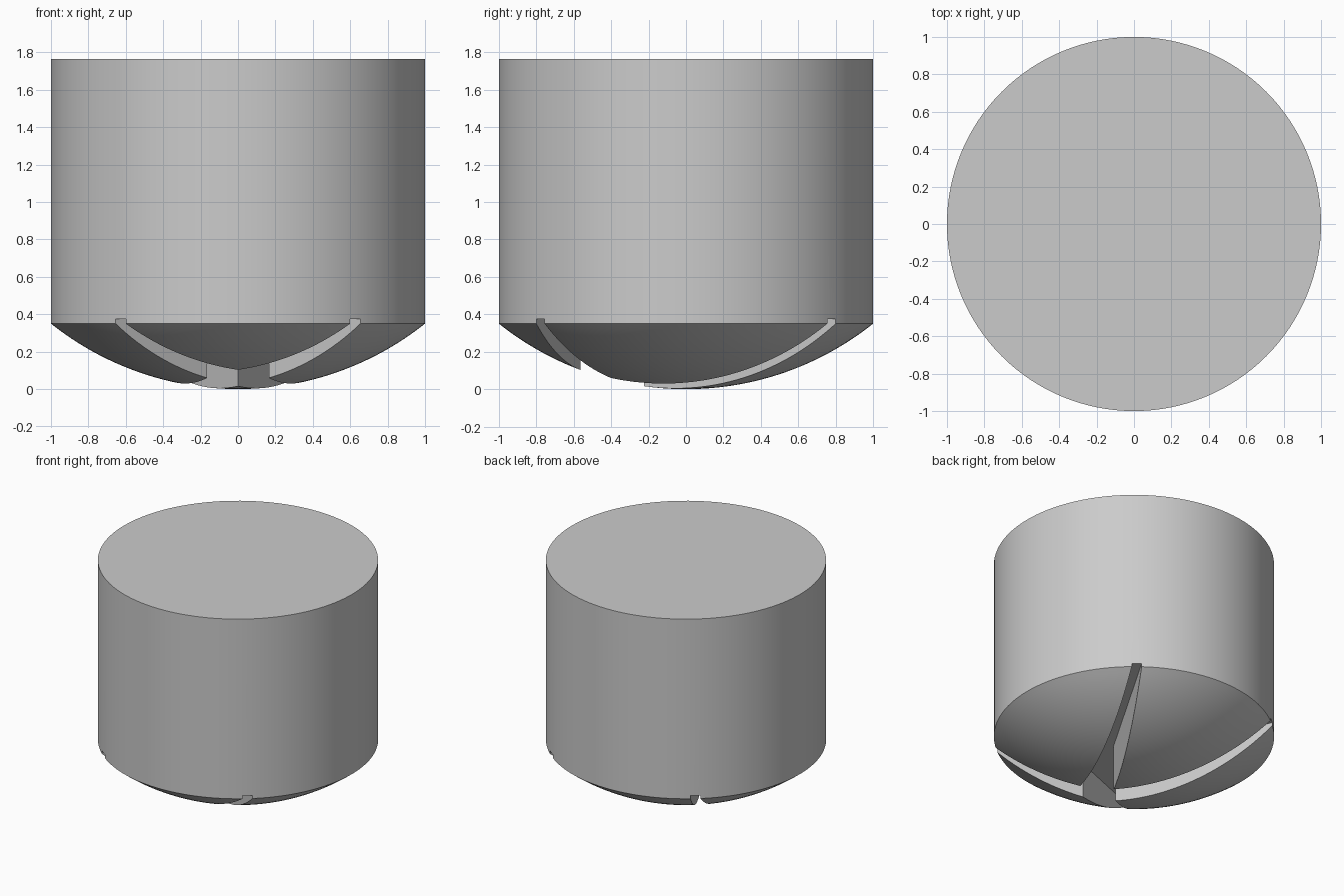
import bpy, bmesh, math

if "Cube" in bpy.data.objects:
    bpy.data.objects.remove(bpy.data.objects["Cube"])

TOP, RIM, SLOT_TOP, SEG = 1.765, 0.35, 0.375, 128
R = (1 + RIM ** 2) / (2 * RIM)          # dome sphere radius


def make_object(name, bm):
    bmesh.ops.recalc_face_normals(bm, faces=bm.faces)
    mesh = bpy.data.meshes.new(name)
    bm.to_mesh(mesh)
    bm.free()
    obj = bpy.data.objects.new(name, mesh)
    bpy.context.collection.objects.link(obj)
    return obj


# Domed cylinder: stacked rings from the dome apex up to the flat top
bm = bmesh.new()
apex = bm.verts.new((0, 0, 0))
a_max = math.asin(1 / R)
profile = [(R * math.sin(a_max * i / 24), R - R * math.cos(a_max * i / 24)) for i in range(1, 25)]
profile.append((1, TOP))
rings = [[bm.verts.new((r * math.cos(2 * math.pi * k / SEG), r * math.sin(2 * math.pi * k / SEG), z))
          for k in range(SEG)] for r, z in profile]
for k in range(SEG):
    n = (k + 1) % SEG
    bm.faces.new((apex, rings[0][n], rings[0][k]))
    for a, b in zip(rings, rings[1:]):
        bm.faces.new((a[k], a[n], b[n], b[k]))
bm.faces.new(rings[-1])
body = make_object("domed_body", bm)


# Cutter: four tapering slots meeting off-centre, mirrored in x
def past(p, q, t=1.06):
    return (p[0] + (q[0] - p[0]) * t, p[1] + (q[1] - p[1]) * t)


front_tip, side_tip, back_tip = (0, -0.565), (0.165, -0.4), (0, -0.225)
half = [past(front_tip, (0.6, -0.8)), past(side_tip, (0.655, -0.756)), side_tip,
        past(side_tip, (0.655, 0.756)), past(back_tip, (0.6, 0.8))]
outline = [front_tip] + half + [back_tip] + [(-x, y) for x, y in reversed(half)]
bm = bmesh.new()
face = bm.faces.new([bm.verts.new((x, y, -0.2)) for x, y in outline])
ext = bmesh.ops.extrude_face_region(bm, geom=[face])
for v in ext["geom"]:
    if isinstance(v, bmesh.types.BMVert):
        v.co.z = SLOT_TOP
bmesh.ops.triangulate(bm, faces=[f for f in bm.faces if len(f.verts) > 4])
cutter = make_object("slot_cutter", bm)
cutter.hide_render = True

# Cut the slots and shade
mod = body.modifiers.new("slots", "BOOLEAN")
mod.operation, mod.solver, mod.object = "DIFFERENCE", "EXACT", cutter
bpy.context.view_layer.objects.active = body
body.select_set(True)
bpy.ops.object.modifier_apply(modifier=mod.name)
bpy.data.objects.remove(cutter)
bpy.ops.object.shade_smooth_by_angle(angle=math.radians(30))
